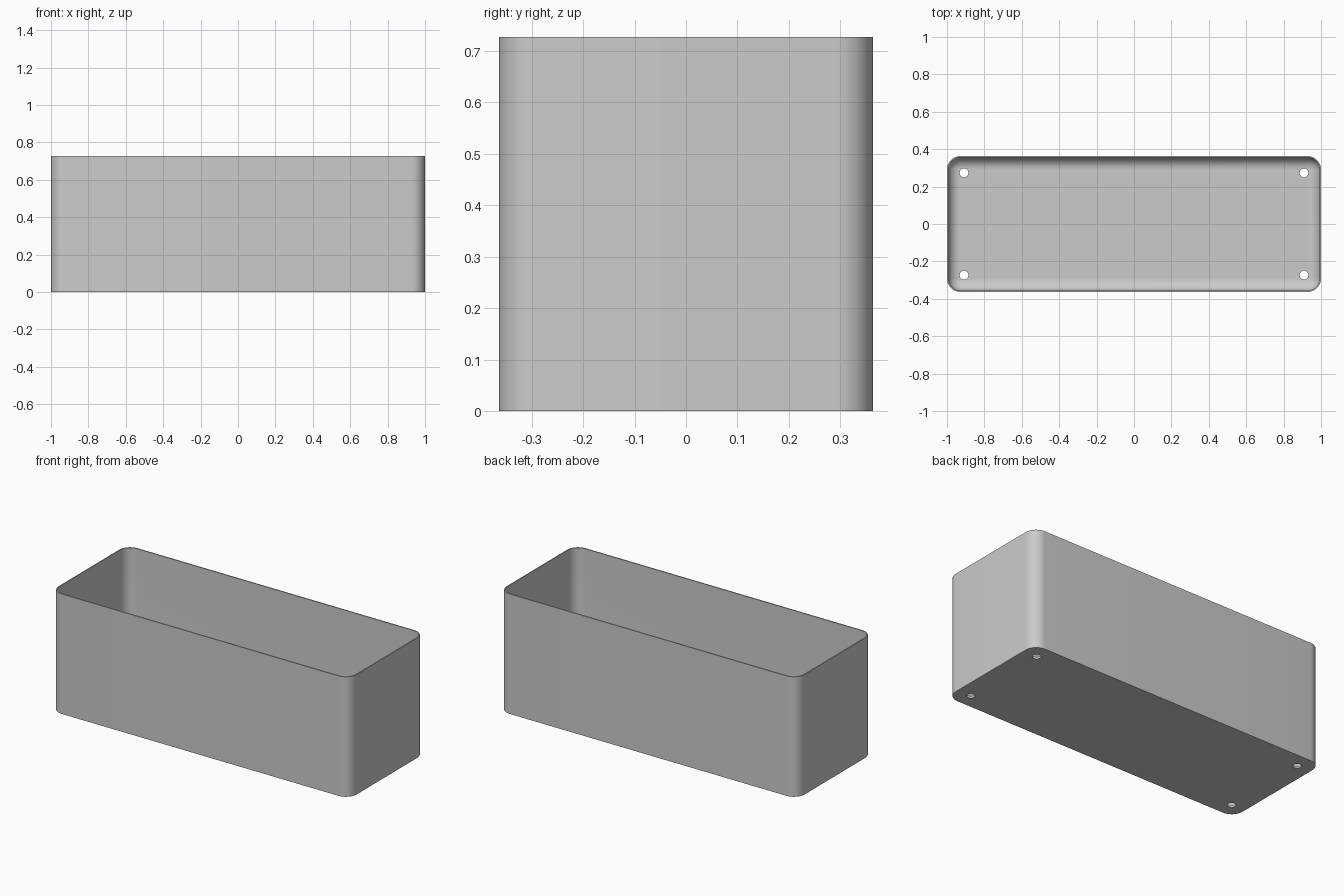
import bpy, bmesh
from math import sin, cos, pi, radians

cube = bpy.data.objects.get("Cube")
if cube:
    bpy.data.objects.remove(cube, do_unlink=True)

LENGTH, WIDTH, HEIGHT = 2.0, 0.727, 0.727
CORNER, WALL, FLOOR = 0.073, 0.007, 0.012
FILLET = 0.064
SEG = 12

grey = bpy.data.materials.new("plain_grey")
grey.use_nodes = True
grey.diffuse_color = (0.6, 0.6, 0.6, 1)
grey.node_tree.nodes["Principled BSDF"].inputs["Base Color"].default_value = (0.6, 0.6, 0.6, 1)


def ring(bm, inset, z):
    """Rounded rectangle, inset from the outer footprint."""
    r = CORNER - inset
    cx, cy = LENGTH / 2 - CORNER, WIDTH / 2 - CORNER
    verts = []
    for k, (sx, sy) in enumerate([(1, 1), (-1, 1), (-1, -1), (1, -1)]):
        for i in range(SEG + 1):
            a = (k + i / SEG) * pi / 2
            verts.append(bm.verts.new((sx * cx + r * cos(a), sy * cy + r * sin(a), z)))
    return verts


# Open box: outer wall, rim, inner wall, then the fillet down to the floor
levels = [(0, 0), (0, HEIGHT), (WALL, HEIGHT)]
for i in range(SEG + 1):
    a = i / SEG * pi / 2
    levels.append((WALL + FILLET * (1 - cos(a)), FLOOR + FILLET * (1 - sin(a))))

bm = bmesh.new()
rings = [ring(bm, inset, z) for inset, z in levels]
for low, high in zip(rings, rings[1:]):
    n = len(low)
    for i in range(n):
        j = (i + 1) % n
        bm.faces.new((low[i], low[j], high[j], high[i]))
bm.faces.new(rings[0][::-1])
bm.faces.new(rings[-1])
bmesh.ops.recalc_face_normals(bm, faces=bm.faces)
mesh = bpy.data.meshes.new("planter_box")
bm.to_mesh(mesh)
bm.free()
mesh.materials.append(grey)
box = bpy.data.objects.new("planter_box", mesh)
bpy.context.collection.objects.link(box)

# Four drain holes through the floor
bm = bmesh.new()
for sx in (-1, 1):
    for sy in (-1, 1):
        made = bmesh.ops.create_cone(bm, cap_ends=True, segments=32,
                                     radius1=0.0235, radius2=0.0235, depth=0.1)
        bmesh.ops.translate(bm, verts=made["verts"], vec=(sx * 0.909, sy * 0.273, 0))
mesh = bpy.data.meshes.new("drain_hole_cutter")
bm.to_mesh(mesh)
bm.free()
mesh.materials.append(grey)
cutter = bpy.data.objects.new("drain_hole_cutter", mesh)
bpy.context.collection.objects.link(cutter)

cut = box.modifiers.new("drain_holes", "BOOLEAN")
cut.operation = "DIFFERENCE"
cut.solver = "EXACT"
cut.object = cutter

bpy.ops.object.select_all(action="DESELECT")
box.select_set(True)
bpy.context.view_layer.objects.active = box
bpy.ops.object.modifier_apply(modifier=cut.name)
bpy.data.objects.remove(cutter, do_unlink=True)
bpy.ops.object.shade_smooth_by_angle(angle=radians(30))
